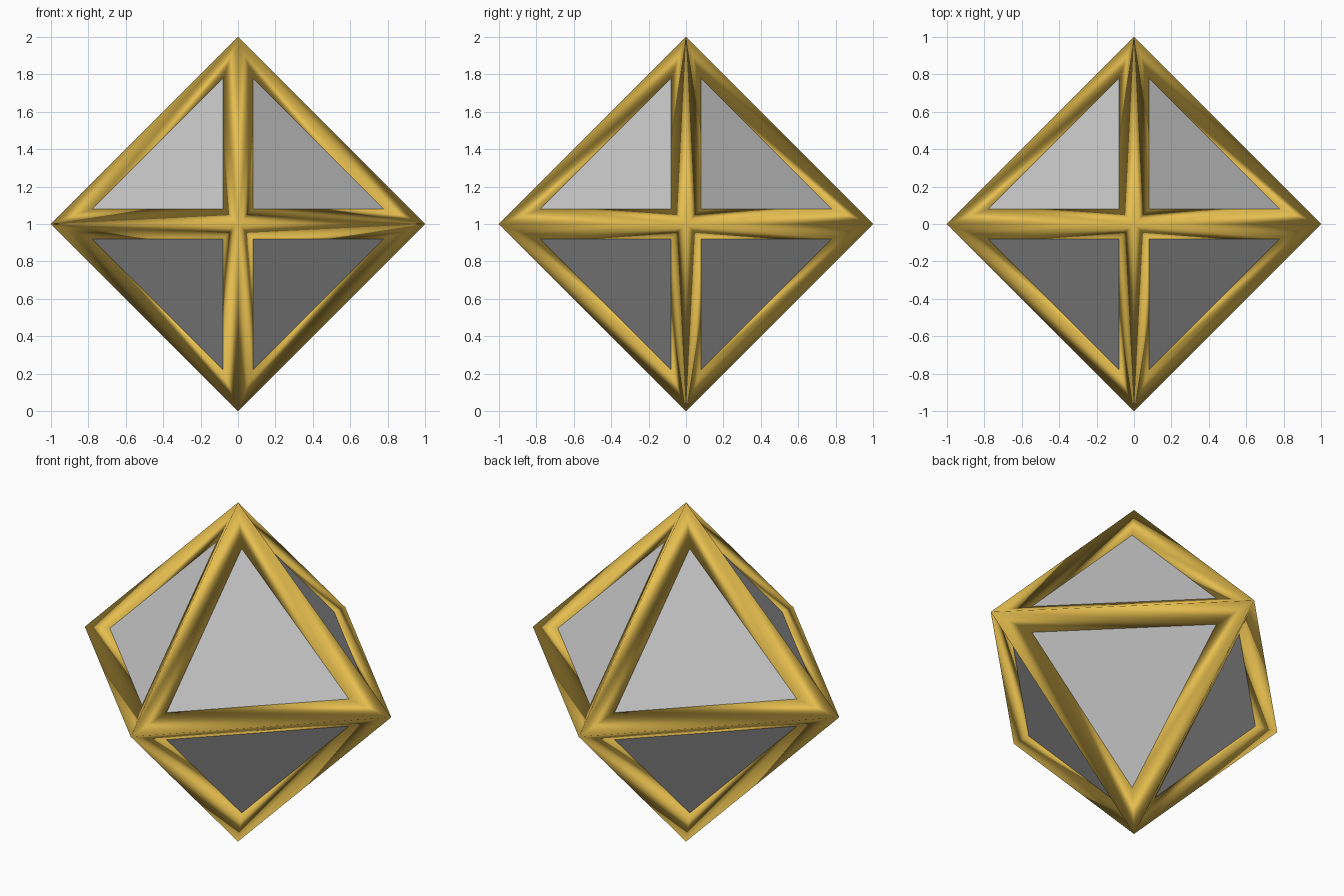
import bpy
import bmesh
from itertools import product
from mathutils import Vector

default_cube = bpy.data.objects.get("Cube")
if default_cube:
    bpy.data.objects.remove(default_cube)

OUTER = 1.0     # tip distance of the outer ridges
PANE = 0.94     # tip distance of the pane planes
INNER = 0.88    # tip distance of the inner ridges
STRUT = 0.08    # half width of a strut seen square on
CENTRE = Vector((0, 0, 1))


def material(name, colour):
    mat = bpy.data.materials.new(name)
    mat.use_nodes = True
    mat.diffuse_color = colour
    mat.node_tree.nodes["Principled BSDF"].inputs["Base Color"].default_value = colour
    return mat


def finish(bm, name, mat, smooth):
    bmesh.ops.remove_doubles(bm, verts=bm.verts, dist=0.0001)
    bmesh.ops.recalc_face_normals(bm, faces=bm.faces)
    for face in bm.faces:
        face.smooth = smooth
    mesh = bpy.data.meshes.new(name)
    bm.to_mesh(mesh)
    bm.free()
    mesh.materials.append(mat)
    obj = bpy.data.objects.new(name, mesh)
    obj.location = CENTRE
    bpy.context.collection.objects.link(obj)


def add_face(bm, points):
    bm.faces.new([bm.verts.new(p) for p in points])


gold = material("gold", (0.79, 0.515, 0.078, 1))
grey = material("light grey", (0.57, 0.57, 0.57, 1))

frame = bmesh.new()
panes = bmesh.new()
for signs in product((-1, 1), repeat=3):
    # The three unit tips and the inset corners of one octahedron side
    tips = [Vector([s if i == axis else 0 for i, s in enumerate(signs)])
            for axis in range(3)]
    inset = [tip * (PANE - 3 * STRUT) + Vector(signs) * STRUT for tip in tips]

    # Flat pane filling the side
    add_face(panes, [tip * PANE for tip in tips])

    # Diamond section struts: one outer and one inner slope along each edge
    for a in range(3):
        b = (a + 1) % 3
        for ridge in (OUTER, INNER):
            add_face(frame, [tips[a] * ridge, tips[b] * ridge, inset[b], inset[a]])

finish(frame, "strut_frame", gold, True)
finish(panes, "panes", grey, False)
